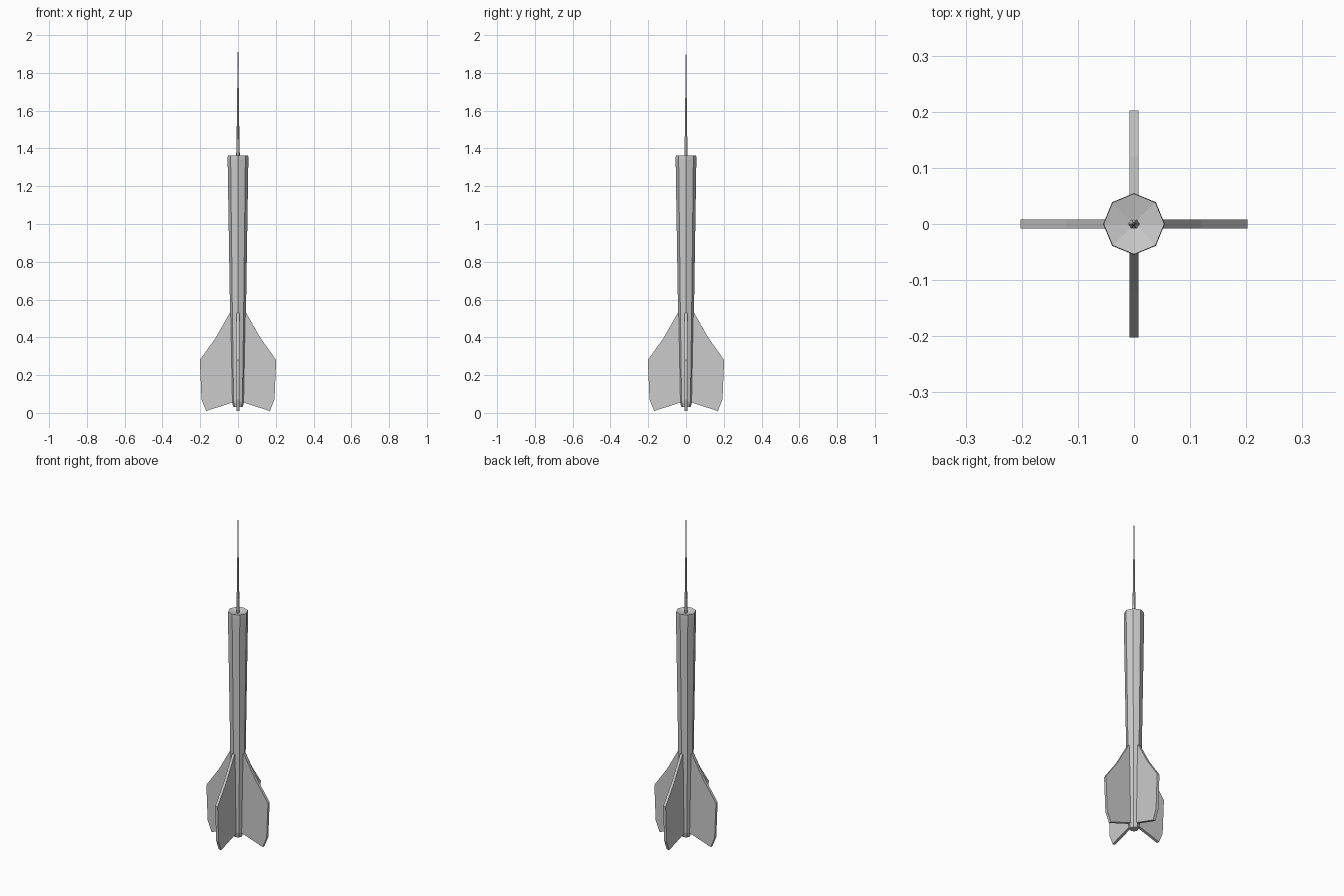
import bpy, bmesh, math
from mathutils import Matrix

cube = bpy.data.objects.get("Cube")
if cube:
    bpy.data.objects.remove(cube, do_unlink=True)

grey = bpy.data.materials.new("plain grey")
grey.use_nodes = True
colour = (0.6, 0.6, 0.6, 1)
grey.diffuse_color = colour
grey.node_tree.nodes["Principled BSDF"].inputs["Base Color"].default_value = colour


def finish(name, bm):
    bmesh.ops.recalc_face_normals(bm, faces=bm.faces)
    mesh = bpy.data.meshes.new(name)
    bm.to_mesh(mesh)
    bm.free()
    mesh.materials.append(grey)
    obj = bpy.data.objects.new(name, mesh)
    bpy.context.collection.objects.link(obj)
    return obj


def lathe(name, profile, sides):
    """Flat-sided turned part; a zero radius closes an end to a point."""
    bm = bmesh.new()
    rings = []
    for r, z in profile:
        if r == 0:
            rings.append([bm.verts.new((0, 0, z))] * sides)
        else:
            turns = [math.tau * i / sides for i in range(sides)]
            rings.append([bm.verts.new((r * math.cos(a), r * math.sin(a), z)) for a in turns])
    for low, high in zip(rings, rings[1:]):
        for i in range(sides):
            j = (i + 1) % sides
            corners = dict.fromkeys((low[i], low[j], high[j], high[i]))
            bm.faces.new(list(corners))
    return finish(name, bm)


def fin(name, angle):
    """Thin swept plate reaching outward from the barrel."""
    outline = [(0.0, 0.055), (0.03, 0.055), (0.168, 0.01), (0.193, 0.07),
               (0.202, 0.28), (0.12, 0.395), (0.043, 0.53), (0.0, 0.53)]
    half = 0.008
    bm = bmesh.new()
    face = bm.faces.new([bm.verts.new((r, -half, z)) for r, z in outline])
    out = bmesh.ops.extrude_face_region(bm, geom=[face])["geom"]
    moved = [v for v in out if isinstance(v, bmesh.types.BMVert)]
    bmesh.ops.translate(bm, verts=moved, vec=(0, 2 * half, 0))
    bm.transform(Matrix.Rotation(angle, 4, "Z"))
    return finish(name, bm)


# Tapered eight-sided barrel with a slightly dished nose
lathe("barrel", [(0, 0.03), (0.024, 0.03), (0.033, 0.06), (0.042, 0.52),
                 (0.055, 1.345), (0.054, 1.362), (0, 1.35)], 8)

# Long needle point
lathe("needle", [(0, 1.34), (0.01, 1.34), (0.006, 1.55), (0.003, 1.8), (0, 2.0)], 6)

# Four tail fins
for i, side in enumerate(("left", "back", "right", "front")):
    fin(side + "_fin", i * math.pi / 2)
